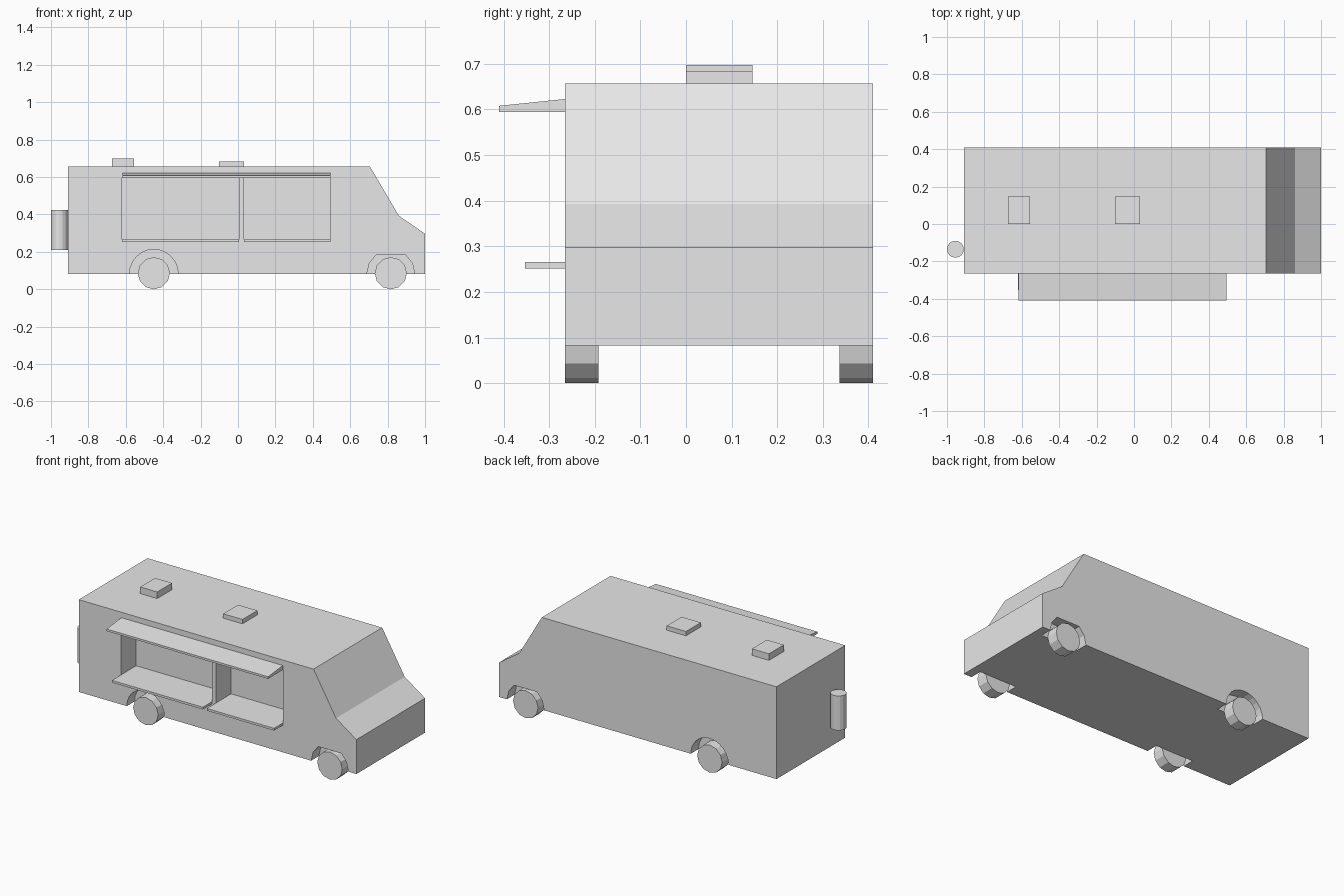
import bpy, bmesh, math
from mathutils import Matrix

default = bpy.data.objects.get("Cube")
if default:
    bpy.data.objects.remove(default, do_unlink=True)

grey = bpy.data.materials.new("light_grey")
grey.use_nodes = True
grey.diffuse_color = (0.8, 0.8, 0.8, 1)
grey.node_tree.nodes["Principled BSDF"].inputs["Base Color"].default_value = (0.8, 0.8, 0.8, 1)


def finish(name, bm):
    bmesh.ops.recalc_face_normals(bm, faces=bm.faces)
    mesh = bpy.data.meshes.new(name)
    bm.to_mesh(mesh)
    bm.free()
    mesh.materials.append(grey)
    obj = bpy.data.objects.new(name, mesh)
    bpy.context.collection.objects.link(obj)
    return obj


def prism(name, points, axis, start, end):
    """Extrude a profile along x (points are y, z) or along y (points are x, z)."""
    bm = bmesh.new()
    place = (lambda a, b: (start, a, b)) if axis == "x" else (lambda a, b: (a, start, b))
    face = bm.faces.new([bm.verts.new(place(a, b)) for a, b in points])
    out = bmesh.ops.extrude_face_region(bm, geom=[face])
    move = (end - start, 0, 0) if axis == "x" else (0, end - start, 0)
    bmesh.ops.translate(bm, verts=[v for v in out["geom"] if isinstance(v, bmesh.types.BMVert)], vec=move)
    return finish(name, bm)


def box(name, x0, x1, y0, y1, z0, z1):
    return prism(name, [(x0, z0), (x1, z0), (x1, z1), (x0, z1)], "y", y0, y1)


def cylinder(name, sides, radius, length, matrix):
    bm = bmesh.new()
    bmesh.ops.create_cone(bm, cap_ends=True, segments=sides, radius1=radius,
                          radius2=radius, depth=length, matrix=matrix)
    return finish(name, bm)


def cut(target, cutter):
    mod = target.modifiers.new("cut", "BOOLEAN")
    mod.operation = "DIFFERENCE"
    mod.solver = "EXACT"
    mod.object = cutter
    bpy.context.view_layer.objects.active = target
    bpy.ops.object.modifier_apply(modifier=mod.name)
    bpy.data.objects.remove(cutter, do_unlink=True)


RIGHT, LEFT, FLOOR, ROOF = -0.265, 0.41, 0.083, 0.657

# Van body with sloping windscreen and short bonnet
body = prism("van_body", [(-0.91, FLOOR), (-0.91, ROOF), (0.705, ROOF), (0.86, 0.393),
                          (1.0, 0.297), (1.0, FLOOR)], "y", RIGHT, LEFT)

# Wheel arches and wheels on both sides
WIDTH = 0.073
arches = {"rear": (-0.45, 0.13, range(0, 181, 15)),
          "front": (0.817, 0.128, (0, 26, 52, 128, 154, 180))}
for end, (x, radius, angles) in arches.items():
    outline = [(x + radius * math.cos(math.radians(a)), FLOOR + radius * math.sin(math.radians(a)))
               for a in angles]
    outline += [(x - radius, 0), (x + radius, 0)]
    for side, edge, inward in (("right", RIGHT, 1), ("left", LEFT, -1)):
        cut(body, prism("arch_cutter", outline, "y", edge - inward * 0.1, edge + inward * (WIDTH + 0.002)))
        spin = Matrix.Translation((x, edge + inward * WIDTH / 2, 0.086)) @ Matrix.Rotation(math.pi / 2, 4, "X")
        cylinder(f"{end}_{side}_wheel", 12, 0.086, WIDTH, spin)

# Two serving hatches with counters that fold outward
for name, x0, x1 in (("rear", -0.62, 0.005), ("front", 0.033, 0.495)):
    cut(body, box("hatch_cutter", x0, x1, RIGHT - 0.1, RIGHT + 0.15, 0.252, 0.595))
    box(f"{name}_counter", x0, x1, -0.353, RIGHT + 0.15, 0.252, 0.266)

# Awning above the hatches
prism("awning", [(RIGHT, 0.595), (RIGHT, 0.623), (-0.41, 0.608), (-0.41, 0.595)], "x", -0.617, 0.494)

# Roof vents
box("rear_roof_vent", -0.673, -0.556, 0, 0.146, ROOF, 0.698)
box("middle_roof_vent", -0.102, 0.031, 0, 0.146, ROOF, 0.684)

# Gas bottle on the rear wall
cylinder("gas_bottle", 16, 0.045, 0.214, Matrix.Translation((-0.955, -0.135, 0.317)))
